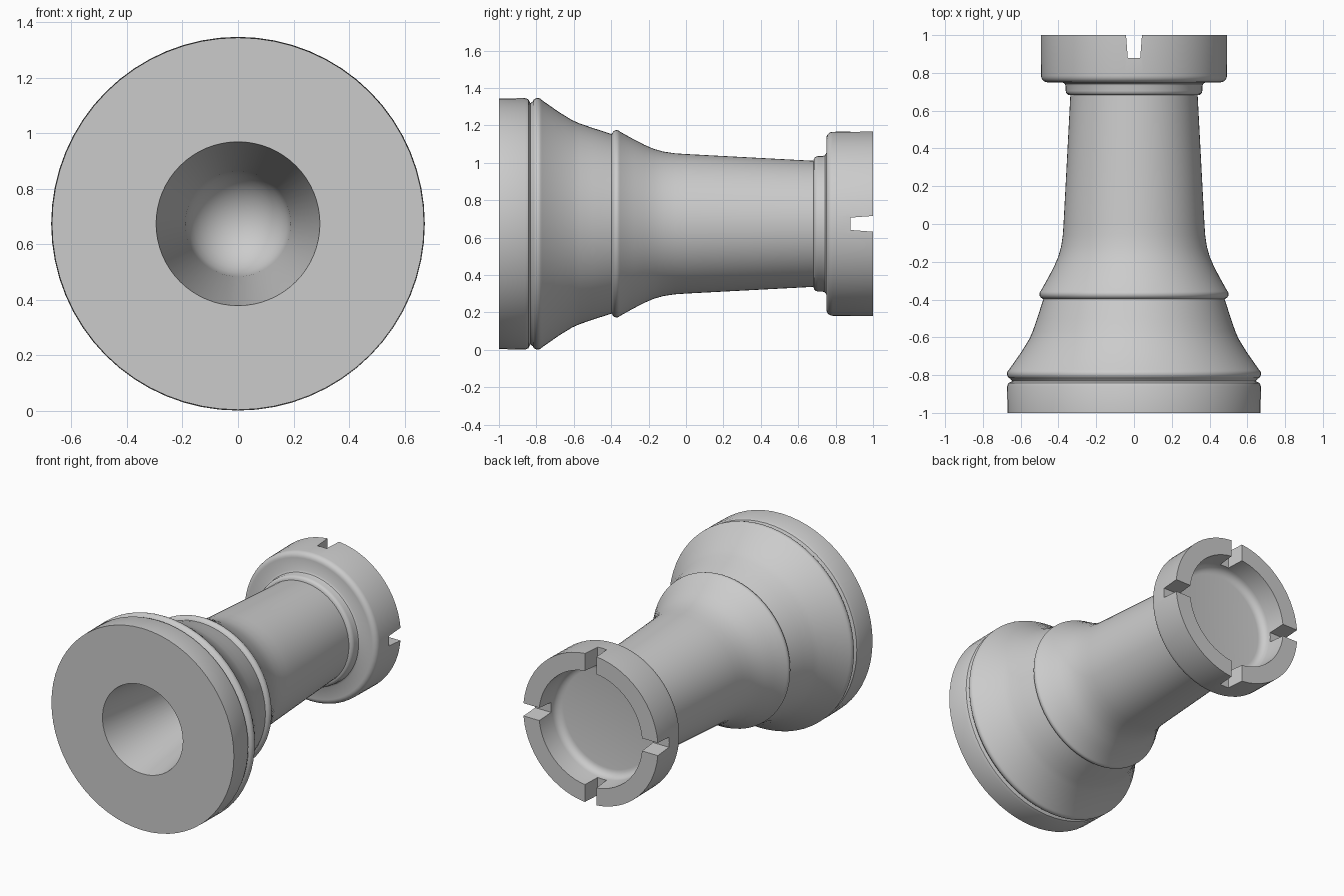
import bpy
import bmesh
import math
from mathutils import Matrix, Vector

SIDES = 64
AXIS_Z = 0.674

default = bpy.data.objects.get("Cube")
if default:
    bpy.data.objects.remove(default, do_unlink=True)

stone = bpy.data.materials.new("plain grey")
stone.use_nodes = True
stone.diffuse_color = (0.6, 0.6, 0.6, 1)
stone.node_tree.nodes["Principled BSDF"].inputs["Base Color"].default_value = (0.6, 0.6, 0.6, 1)


def arc(y, r, radius, start, end, steps=4):
    """Points (y, r) on an arc; angles in degrees, zero along +y."""
    angles = [math.radians(start + (end - start) * i / steps) for i in range(steps + 1)]
    return [(y + radius * math.cos(a), r + radius * math.sin(a)) for a in angles]


def make_object(name, bm):
    bmesh.ops.recalc_face_normals(bm, faces=bm.faces)
    mesh = bpy.data.meshes.new(name)
    bm.to_mesh(mesh)
    bm.free()
    mesh.materials.append(stone)
    obj = bpy.data.objects.new(name, mesh)
    bpy.context.collection.objects.link(obj)
    return obj


def lathe(name, profile):
    """Turn a (y, r) profile around the lengthwise axis."""
    bm = bmesh.new()
    verts = [bm.verts.new((r, y, AXIS_Z)) for y, r in profile]
    edges = [bm.edges.new(pair) for pair in zip(verts, verts[1:])]
    bmesh.ops.spin(bm, geom=verts + edges, cent=(0, 0, AXIS_Z), axis=(0, 1, 0),
                   angle=math.tau, steps=SIDES)
    bmesh.ops.remove_doubles(bm, verts=bm.verts, dist=0.0005)
    return make_object(name, bm)


def notch_cutter(name, turn):
    """Tapered bar that cuts two opposite notches in the crown."""
    bm = bmesh.new()
    outline = [(-0.033, 0.88), (0.033, 0.88), (0.046, 1.05), (-0.046, 1.05)]
    face = bm.faces.new([bm.verts.new((x, y, -0.7)) for x, y in outline])
    out = bmesh.ops.extrude_face_region(bm, geom=[face])
    top = [v for v in out["geom"] if isinstance(v, bmesh.types.BMVert)]
    bmesh.ops.translate(bm, verts=top, vec=Vector((0, 0, 1.4)))
    place = Matrix.Translation((0, 0, AXIS_Z)) @ Matrix.Rotation(turn, 4, "Y")
    bmesh.ops.transform(bm, matrix=place, verts=bm.verts)
    obj = make_object(name, bm)
    obj.hide_render = True
    return obj


# Hollow under the base: rounded end, then a widening cone
hollow = arc(-0.3, 0, 0.19, 0, 90, 8) + [(-1, 0.295)]
hollow[0] = (-0.11, 0)

# Foot with a groove, then the flared skirt
foot = [(-1, 0.67), (-0.86, 0.672), (-0.842, 0.665), (-0.832, 0.645)]
foot += arc(-0.793, 0.645, 0.028, 160, 35, 6)
skirt = [(-0.68, 0.598), (-0.61, 0.555), (-0.57, 0.537), (-0.5, 0.513), (-0.398, 0.48)]

# Collar bead and the curved neck running into the shaft
collar = arc(-0.371, 0.476, 0.025, 155, 40, 6)
neck = [(-0.28, 0.452), (-0.22, 0.421), (-0.17, 0.4), (-0.12, 0.386), (-0.06, 0.377), (0, 0.373)]
shaft = [(0.34, 0.355), (0.682, 0.337)]

# Small ring below the crown
ring = [(0.684, 0.348), (0.692, 0.358), (0.705, 0.362), (0.73, 0.362), (0.742, 0.366), (0.75, 0.378)]

# Crown wall and its shallow cup
crown = arc(0.785, 0.457, 0.035, 180, 90, 5) + [(1, 0.495), (1, 0.38)]
cup = [(0.87, 0.375)] + arc(0.87, 0.325, 0.05, 90, 180, 5)[1:] + [(0.82, 0)]

rook = lathe("rook", hollow + foot + skirt + collar + neck + shaft + ring + crown + cup)

# Four notches in the crown
for name, turn in (("upright_notch_cutter", 0), ("level_notch_cutter", math.pi / 2)):
    cutter = notch_cutter(name, turn)
    cut = rook.modifiers.new(name, "BOOLEAN")
    cut.operation = "DIFFERENCE"
    cut.solver = "EXACT"
    cut.object = cutter
    bpy.context.view_layer.objects.active = rook
    bpy.ops.object.modifier_apply(modifier=cut.name)
    bpy.data.objects.remove(cutter, do_unlink=True)

bpy.ops.object.select_all(action="DESELECT")
rook.select_set(True)
bpy.context.view_layer.objects.active = rook
bpy.ops.object.shade_smooth_by_angle(angle=math.radians(35))
